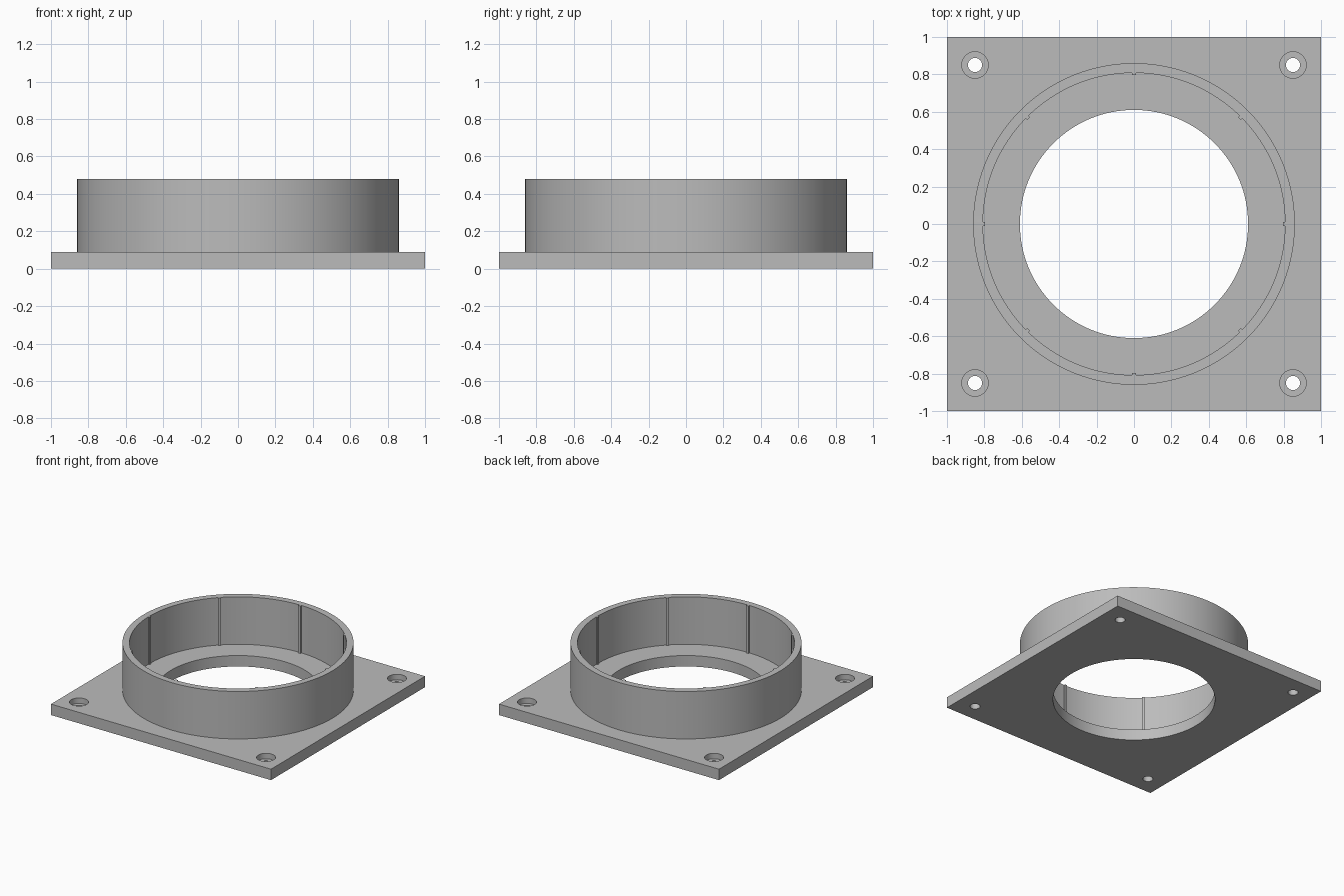
import bpy, bmesh, math

if "Cube" in bpy.data.objects:
    bpy.data.objects.remove(bpy.data.objects["Cube"], do_unlink=True)

PLATE_TOP, RING_TOP = 0.09, 0.48
RING_OUT, RING_IN, RIB_IN = 0.86, 0.808, 0.796
BORE, SCREW, RECESS, CORNER = 0.61, 0.038, 0.071, 0.85

grey = bpy.data.materials.new("plain grey")
grey.use_nodes = True
colour = (0.5, 0.5, 0.5, 1)
grey.diffuse_color = colour
grey.node_tree.nodes["Principled BSDF"].inputs["Base Color"].default_value = colour


def activate(obj):
    bpy.ops.object.select_all(action='DESELECT')
    obj.select_set(True)
    bpy.context.view_layer.objects.active = obj


def finish(obj):
    obj.data.materials.clear()
    obj.data.materials.append(grey)
    activate(obj)
    bpy.ops.object.shade_smooth_by_angle(angle=math.radians(30))


def drill(target, x, y, radius, bottom, sides):
    """Cut a round hole from the given height up through the top."""
    top = PLATE_TOP + 0.1
    bpy.ops.mesh.primitive_cylinder_add(vertices=sides, radius=radius, depth=top - bottom,
                                        location=(x, y, (top + bottom) / 2))
    cutter = bpy.context.object
    cutter.hide_render = True
    mod = target.modifiers.new("hole", 'BOOLEAN')
    mod.operation, mod.solver, mod.object = 'DIFFERENCE', 'EXACT', cutter
    activate(target)
    bpy.ops.object.modifier_apply(modifier=mod.name)
    bpy.data.objects.remove(cutter, do_unlink=True)


# Square base plate with central bore and four recessed screw holes
bpy.ops.mesh.primitive_cube_add(size=2, location=(0, 0, PLATE_TOP / 2))
plate = bpy.context.object
plate.name = "base_plate"
plate.scale.z = PLATE_TOP / 2
bpy.ops.object.transform_apply(location=True, rotation=False, scale=True)
drill(plate, 0, 0, BORE, -0.1, 128)
for sx in (-1, 1):
    for sy in (-1, 1):
        drill(plate, sx * CORNER, sy * CORNER, RECESS, PLATE_TOP / 2, 32)
        drill(plate, sx * CORNER, sy * CORNER, SCREW, -0.1, 32)
finish(plate)

# Collar section: (angle, inner radius), with a small rib every 45 degrees
section = []
half = 0.0125
for k in range(8):
    a = k * math.pi / 4
    section += [(a - half, RING_IN), (a - half, RIB_IN), (a + half, RIB_IN), (a + half, RING_IN)]
    section += [(a + math.pi / 4 * i / 16, RING_IN) for i in range(1, 16)]

# Collar standing on the plate, open underneath where it meets the plate
bm = bmesh.new()


def loop(inner, z):
    verts = []
    for a, r in section:
        r = r if inner else RING_OUT
        verts.append(bm.verts.new((r * math.cos(a), r * math.sin(a), z)))
    return verts


loops = [loop(False, PLATE_TOP), loop(False, RING_TOP), loop(True, RING_TOP), loop(True, PLATE_TOP)]
for low, high in zip(loops, loops[1:]):
    for i in range(len(section)):
        j = (i + 1) % len(section)
        bm.faces.new((low[i], low[j], high[j], high[i]))
bmesh.ops.remove_doubles(bm, verts=bm.verts, dist=0.0001)
mesh = bpy.data.meshes.new("collar")
bm.to_mesh(mesh)
bm.free()
collar = bpy.data.objects.new("ribbed_collar", mesh)
bpy.context.collection.objects.link(collar)
finish(collar)
